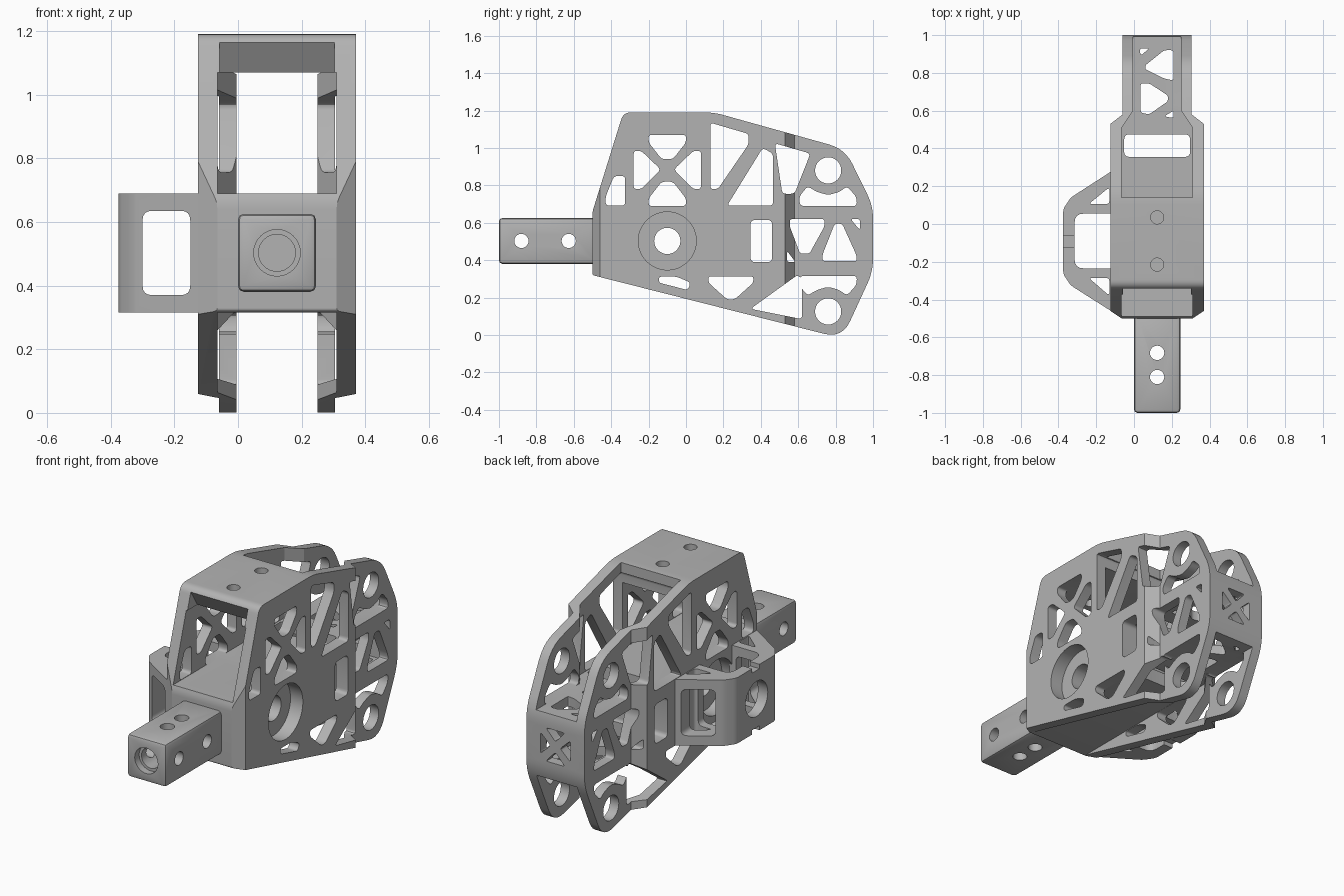
import bpy, bmesh, math
from mathutils import Vector

if "Cube" in bpy.data.objects:
    bpy.data.objects.remove(bpy.data.objects["Cube"], do_unlink=True)

CX = 0.1225   # centre plane of the frame
MID = 0.503   # height of the tube and bearing axis

grey = bpy.data.materials.new("machined grey")
grey.use_nodes = True
grey.diffuse_color = (0.45, 0.45, 0.45, 1)
grey.node_tree.nodes["Principled BSDF"].inputs["Base Color"].default_value = (0.45, 0.45, 0.45, 1)


def rounded(pts, d=0.02, n=4):
    """Round polygon corners; a third value on a point overrides the trim."""
    out = []
    for i, p in enumerate(pts):
        c = Vector(p[:2])
        a = Vector(pts[i - 1][:2]) - c
        b = Vector(pts[(i + 1) % len(pts)][:2]) - c
        t = min(p[2] if len(p) > 2 else d, a.length * 0.45, b.length * 0.45)
        if t == 0:
            out.append(c)
            continue
        a, b = c + a.normalized() * t, c + b.normalized() * t
        for k in range(n + 1):
            s = k / n
            out.append(a * (1 - s) ** 2 + c * 2 * s * (1 - s) + b * s * s)
    return out


def prism(name, pts, axis, lo, hi):
    """Extrude a 2D outline along x, y or z."""
    def place(p, h):
        return {"x": (h, p[0], p[1]), "y": (p[0], h, p[1]), "z": (p[0], p[1], h)}[axis]
    bm = bmesh.new()
    ends = [[bm.verts.new(place(p, h)) for p in pts] for h in (lo, hi)]
    bm.faces.new(ends[0])
    bm.faces.new(ends[1])
    for i in range(len(pts)):
        bm.faces.new((ends[0][i - 1], ends[0][i], ends[1][i], ends[1][i - 1]))
    bmesh.ops.recalc_face_normals(bm, faces=bm.faces)
    me = bpy.data.meshes.new(name)
    bm.to_mesh(me)
    bm.free()
    me.materials.append(grey)
    ob = bpy.data.objects.new(name, me)
    bpy.context.collection.objects.link(ob)
    return ob


def rect(a0, a1, b0, b1):
    return [(a0, b0), (a1, b0), (a1, b1), (a0, b1)]


def circle(a, b, r, n=32):
    return [(a + r * math.cos(2 * math.pi * k / n), b + r * math.sin(2 * math.pi * k / n)) for k in range(n)]


def both(half):
    """Mirror (half width, y) points over the centre plane into a plan."""
    return [(CX + h, y) for h, y in half] + [(CX - h, y) for h, y in reversed(half)]


def apply(ob, kind, **settings):
    m = ob.modifiers.new(kind, kind)
    for k, v in settings.items():
        setattr(m, k, v)
    bpy.context.view_layer.objects.active = ob
    bpy.ops.object.modifier_apply(modifier=m.name)


def combine(ob, tool, op="DIFFERENCE"):
    apply(ob, "BOOLEAN", object=tool, operation=op, solver="EXACT")
    bpy.data.objects.remove(tool, do_unlink=True)


def cut(ob, pts, axis, lo=-2, hi=2):
    combine(ob, prism("cutter", pts, axis, lo, hi))


# Frame: side profile crossed with the stepped plan
profile = rounded([(-.5, .32, .01), (-.5, .66, .02), (-.335, 1.19, .04), (.15, 1.19, .05),
                   (.85, .995, .09), (1, .69, .07), (1, .34, .07), (.835, -.018, .1)], n=6)
frame = prism("frame", profile, "x", -.5, .8)
plan = both([(.1125, -.55), (.2475, -.46), (.2475, .53), (.1825, .58), (.1825, 1.1)])
combine(frame, prism("plan", plan, "z", -.2, 1.4), "INTERSECT")

# Open channels between the side plates, above and below the middle box
channel = both([(.1875, -.7), (.1875, .51), (.1275, .6), (.1275, 1.2)])
upper = prism("upper_channel", channel, "z", .69, 1.5)
cut(upper, rect(-1, .14, 1.07, 2), "x")
combine(frame, upper)
cut(frame, channel, "z", -.3, .315)
cut(frame, [(-.55, 1), (-.55, 1.168), (-.345, 1.168), (-.27, 1.05), (-.27, 1)], "x", CX - .18, CX + .18)

# Hollow rear box and its crossing slots
cut(frame, rect(CX - .1275, CX + .1275, .37, .635), "y", .45, .945)
cut(frame, rounded(rect(CX - .175, CX + .175, .355, .475), .03), "z")
cut(frame, rounded(rect(.345, .46, .39, .615), .025), "x")

# Bearing bore with a recess on each side
cut(frame, circle(-.1, MID, .07), "x")
for s in (-1, 1):
    seat = CX + s * .17
    cut(frame, circle(-.1, MID, .155, 48), "x", min(seat, seat + s), max(seat, seat + s))

# Roof screw holes
for y in (.035, -.215):
    cut(frame, circle(CX, y, .035, 20), "z", 1, 1.4)


def flip_z(pts, z):
    return [(a, 2 * z - b) for a, b in pts]


def flip_y(pts, y):
    return [(2 * y - a, b) for a, b in pts]


# Lightening windows in the side plates
star_top = [(-.2, 1.07), (0, 1.07), (0, 1.03), (-.07, .94), (-.13, .94), (-.2, 1.03)]
star_side = [(-.28, .985), (-.24, .985), (-.135, .885), (-.24, .78), (-.28, .78)]
arch = [(.61, .69), (.915, .69), (.91, .74), (.86, .795), (.82, .765), (.76, .748),
        (.7, .765), (.65, .795), (.605, .74)]
windows = [
    star_top, flip_z(star_top, .88), star_side, flip_y(star_side, -.1),
    [(-.43, .692), (-.325, .692), (-.325, .85), (-.385, .85), (-.43, .74)],
    [(.13, 1.135), (.335, 1.075), (.335, 1.02), (.17, .78), (.13, .78)],
    [(.22, .692), (.465, .692), (.465, .97), (.41, 1)],
    [(.475, 1.025), (.665, .97), (.58, .755), (.515, .755)],
    arch, flip_z(arch, MID),
    [(.12, .314), (.36, .314), (.36, .28), (.26, .19), (.22, .19), (.12, .28)],
    [(.345, .14), (.595, .32), (.62, .3), (.62, .085)],
    [(-.145, .312), (-.05, .312), (.025, .28), (.01, .24), (-.145, .28)],
]
for w in windows:
    cut(frame, rounded(w), "x")
for z in (.88, .126):
    cut(frame, circle(.76, z, .07), "x")

# Truss windows in the rear box: sides, top and bottom, back
truss = [
    [(.555, .62), (.74, .62), (.74, .58), (.66, .435), (.61, .435), (.555, .58)],
    [(.73, .395), (.915, .395), (.91, .43), (.835, .595), (.795, .595), (.73, .43)],
    [(.88, .62), (.93, .62), (.93, .56)],
    [(.54, .45), (.54, .39), (.585, .39)],
]
plate_truss = [
    [(.21, .92), (.21, .76), (.16, .77), (.06, .82), (.06, .84), (.16, .92)],
    [(.035, .745), (.08, .745), (.18, .68), (.18, .65), (.08, .58), (.035, .59)],
    [(.03, .93), (.08, .93), (.035, .89)],
    [(.21, .6), (.21, .56), (.16, .57)],
]
for w in truss:
    cut(frame, rounded(w, .015), "x")
for w in plate_truss:
    cut(frame, rounded(w, .015), "z")
for k in range(4):
    c, s = math.cos(k * math.pi / 2), math.sin(k * math.pi / 2)
    tri = [(.03, 0), (.095, .06), (.095, -.06)]
    cut(frame, rounded([(CX + a * c - b * s, .515 + a * s + b * c) for a, b in tri], .015), "y", .9, 1.2)

# Front mounting tube with cross holes
tube = prism("mounting_tube", rect(CX - .1225, CX + .1225, MID - .1225, MID + .1225), "y", -1, -.47)
apply(tube, "BEVEL", width=.018, segments=2)
cut(tube, circle(CX, MID, .073), "y", -1.2, -.96)
cut(tube, circle(CX, MID, .058), "y", -1.2, -.55)
for y in (-.88, -.627):
    cut(tube, circle(y, MID, .038, 24), "x")
for y in (-.81, -.682):
    cut(tube, circle(CX, y, .038, 24), "z")

# Side bracket: trapezoid loop with windows on every face
outline = rounded([(-.11, .285, 0), (-.335, .14), (-.375, .08), (-.375, -.265), (-.335, -.325), (-.11, -.468, 0)])
bracket = prism("side_bracket", outline, "z", .315, .69)
cut(bracket, rounded([(-.09, -.235, 0), (-.315, -.235, .05), (-.315, .055, .05), (-.09, .055, 0)]), "z")
cut(bracket, rounded(rect(-.3, -.15, .37, .635), .03), "y")
for w in ([(-.24, .105), (-.13, .105), (-.13, .195)], [(-.24, -.285), (-.13, -.285), (-.13, -.38)]):
    cut(bracket, rounded(w), "z")
cut(bracket, circle(-.1, MID, .1), "x", -.5, -.2)
for lo, hi in ((.665, 1), (0, .34)):
    cut(bracket, rect(-.5, -.28, -.125, -.06), "z", lo, hi)

# Smooth the rounded surfaces, keep the machined edges crisp
for ob in (frame, tube, bracket):
    bpy.ops.object.select_all(action="DESELECT")
    ob.select_set(True)
    bpy.context.view_layer.objects.active = ob
    bpy.ops.object.shade_smooth_by_angle(angle=math.radians(30))
